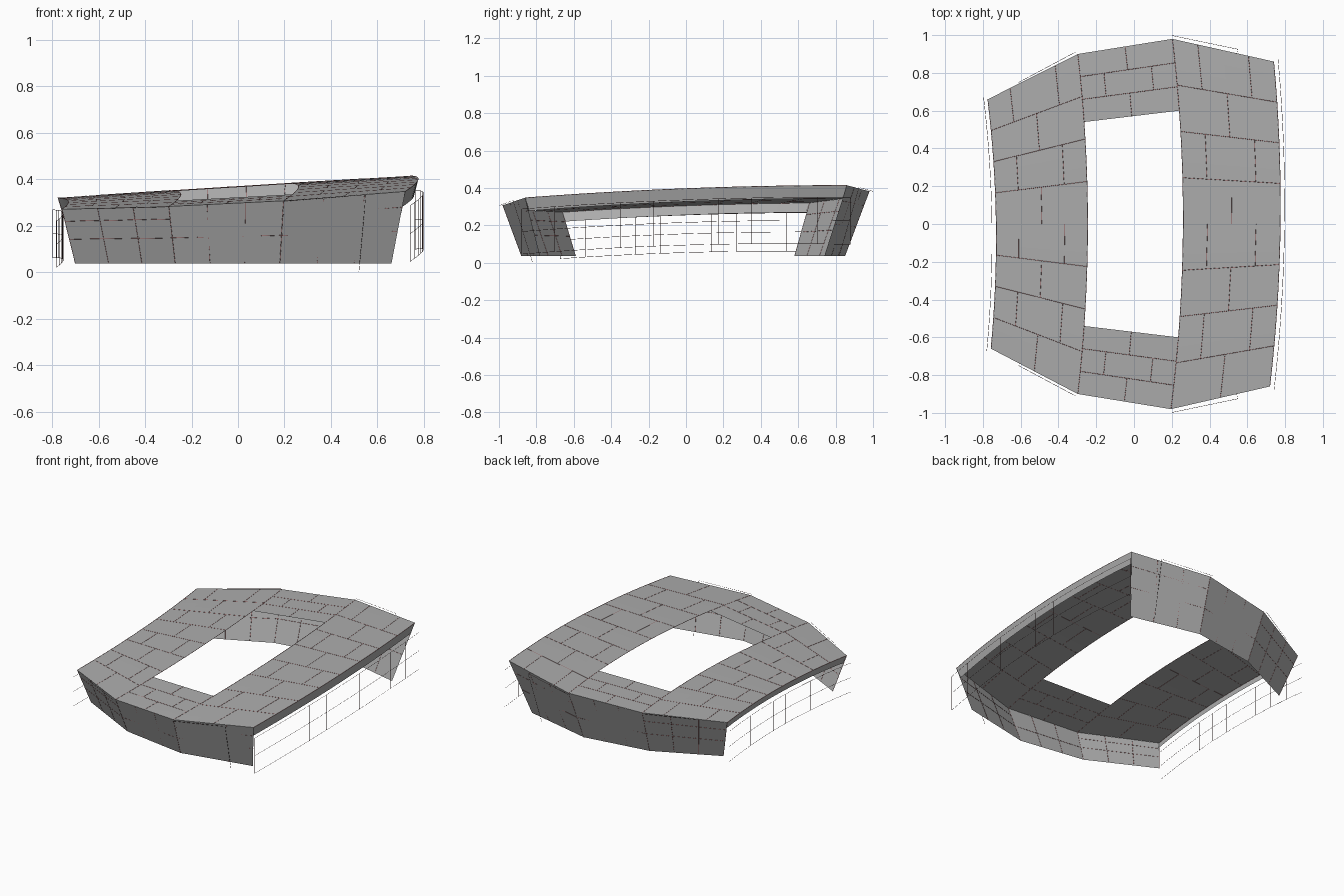
import bpy

if "Cube" in bpy.data.objects:
    bpy.data.objects.remove(bpy.data.objects["Cube"])

# Height of the tilted, gently domed roof and its four long edge curves
def height(x, y):
    return 0.332 + 0.061 * x + 0.038 * y + 0.018 * (1 - y * y)

def left_outer(y):
    return -0.73 - 0.083 * y * y - 0.013 * y

def left_inner(y):
    return -0.245 - 0.065 * y * y

def right_inner(y):
    return 0.26 - 0.063 * y * y + 0.004 * y

def right_outer(y):
    return 0.775 - 0.061 * y * y + 0.012 * y

def lerp(a, b, t):
    return a + (b - a) * t

def material(name, rgb):
    m = bpy.data.materials.new(name)
    m.diffuse_color = (*rgb, 1)
    m.use_nodes = True
    m.node_tree.nodes["Principled BSDF"].inputs["Base Color"].default_value = m.diffuse_color
    return m

panel_mat = material("panel_grey", (0.42, 0.42, 0.42))
seam_mat = material("seam_red", (0.30, 0.09, 0.09))
frame_mat = material("frame_dark", (0.08, 0.04, 0.04))

def make_mesh(name, verts, faces):
    me = bpy.data.meshes.new(name)
    me.from_pydata(verts, [], faces)
    me.update()
    me.materials.append(panel_mat)
    ob = bpy.data.objects.new(name, me)
    bpy.context.collection.objects.link(ob)
    return ob

def grid(name, fn, nu, nv):
    verts = [fn(i / nu, j / nv) for j in range(nv + 1) for i in range(nu + 1)]
    w = nu + 1
    faces = [(j * w + i, j * w + i + 1, (j + 1) * w + i + 1, (j + 1) * w + i)
             for j in range(nv) for i in range(nu)]
    return make_mesh(name, verts, faces)

# Point on a patch between two edge curves, each with its own y range
def patch(ca, ya, cb, yb, lift=0.0):
    def fn(u, t):
        y0, y1 = lerp(*ya, t), lerp(*yb, t)
        x, y = lerp(ca(y0), cb(y1), u), lerp(y0, y1, u)
        return (x, y, height(x, y) + lift)
    return fn

# Very thin lines for panel seams and open framing
def lines(name, paths, mat, r=0.001):
    cu = bpy.data.curves.new(name + "_path", 'CURVE')
    cu.dimensions = '3D'
    cu.bevel_depth = r
    cu.bevel_resolution = 0
    for p in paths:
        sp = cu.splines.new('POLY')
        sp.points.add(len(p) - 1)
        for q, c in zip(sp.points, p):
            q.co = (*c, 1)
    tmp = bpy.data.objects.new(name + "_path", cu)
    bpy.context.collection.objects.link(tmp)
    bpy.context.view_layer.update()
    me = bpy.data.meshes.new_from_object(
        tmp.evaluated_get(bpy.context.evaluated_depsgraph_get()))
    bpy.data.objects.remove(tmp)
    me.materials.clear()
    me.materials.append(mat)
    ob = bpy.data.objects.new(name, me)
    bpy.context.collection.objects.link(ob)

# Staggered seams over a patch
def seams(name, fn, rows, cols):
    paths = []
    for j in range(rows + 1):
        if 0 < j < rows:
            paths.append([fn(i / 4, j / rows) for i in range(5)])
        if j < rows:
            for i in range(1, cols * 2):
                if i % 2 == j % 2:
                    u = i / (cols * 2)
                    paths.append([fn(u, j / rows), fn(u, (j + 1) / rows)])
    for u in (0, 1):
        paths.append([fn(u, j / 16) for j in range(17)])
    lines(name, paths, seam_mat)

# Roof panels: two long side strips and two short end bridges
panels = {
    "left_roof": (left_outer, (-0.66, 0.66), left_inner, (-0.90, 0.90), 8, 2),
    "right_roof": (right_inner, (-0.98, 0.98), right_outer, (-0.86, 0.86), 8, 2),
    "front_roof_bridge": (left_inner, (-0.90, -0.54), right_inner, (-0.98, -0.60), 3, 2),
    "back_roof_bridge": (left_inner, (0.54, 0.90), right_inner, (0.60, 0.98), 3, 2),
}
for name, (ca, ya, cb, yb, rows, cols) in panels.items():
    grid(name, patch(ca, ya, cb, yb), 4, 24)
    seams(name + "_seams", patch(ca, ya, cb, yb, 0.0002), rows, cols)

# Fascia bands hanging from the long outer edges
for name, curve, half, sx, drop in (("left_fascia", left_outer, 0.66, -1, 0.05),
                                    ("right_fascia", right_outer, 0.86, 1, 0.07)):
    def band(u, t, curve=curve, half=half, sx=sx, drop=drop):
        y = lerp(-half, half, t)
        x = curve(y)
        return (x - sx * 0.018 * u, y * (1 - 0.025 * u), height(x, y) - drop * u)
    grid(name, band, 1, 24)

# Faceted end walls leaning inward towards the bottom
tops = ((left_outer, 0.66), (left_inner, 0.90), (right_inner, 0.98), (right_outer, 0.86))
feet = {"front": (-1, ((-0.70, -0.59), (-0.27, -0.81), (0.18, -0.88), (0.66, -0.78))),
        "back": (1, ((-0.69, 0.58), (-0.27, 0.78), (0.18, 0.85), (0.65, 0.74)))}
for side, (s, foot) in feet.items():
    top = []
    for c, y in tops:
        x = c(s * y)
        top.append((x, s * y, height(x, s * y)))
    low = [(x, y, 0.037) for x, y in foot]
    make_mesh(side + "_wall", top + low, [(i, i + 1, i + 5, i + 4) for i in range(3)])

    # Wall seams: one mid course and uprights
    def wall(k, u, v):
        a = [lerp(p, q, u) for p, q in zip(top[k], top[k + 1])]
        b = [lerp(p, q, u) for p, q in zip(low[k], low[k + 1])]
        return [lerp(p, q, v) for p, q in zip(a, b)]
    paths = []
    for k in range(3):
        paths.append([wall(k, 0, 0.55), wall(k, 1, 0.55)])
        paths += [[wall(k, u / 3, 0), wall(k, u / 3, 1)] for u in range(3)]
        if k != 1:
            paths.append([wall(k, 0, 0.22), wall(k, 1, 0.22)])
    lines(side + "_wall_seams", paths, seam_mat)

# Open framing under both long sides
for name, curve, half, sx in (("left_framing", left_outer, 0.66, -1),
                              ("right_framing", right_outer, 0.86, 1)):
    def frame(t, v, curve=curve, half=half, sx=sx):
        y = lerp(-half, half, t)
        x = curve(y)
        z0 = height(x, y)
        z1 = 0.075 + 0.02 * sx + 0.03 * y - 0.03 * y * y
        return (x + sx * 0.022, y * 1.02, lerp(z0, z1, v))
    paths = [[frame(j / 20, v) for j in range(21)] for v in (0.2, 0.6, 1)]
    paths += [[frame(j / 10, 0.2), frame(j / 10, 1)] for j in range(11)]
    lines(name, paths, frame_mat)

# Loose outer trim lines near the end walls
trim = []
for s in (-1, 1):
    trim.append([(0.2, s * 0.998, height(0.2, s)), (0.55, s * 0.925, height(0.55, s * 0.92)),
                 (0.52, s * 0.82, 0.0015 if s < 0 else 0.04)])
    trim.append([(-0.31, s * 0.91, height(-0.31, s * 0.91)), (-0.61, s * 0.75, height(-0.61, s * 0.75))])
lines("end_trim", trim, frame_mat)
